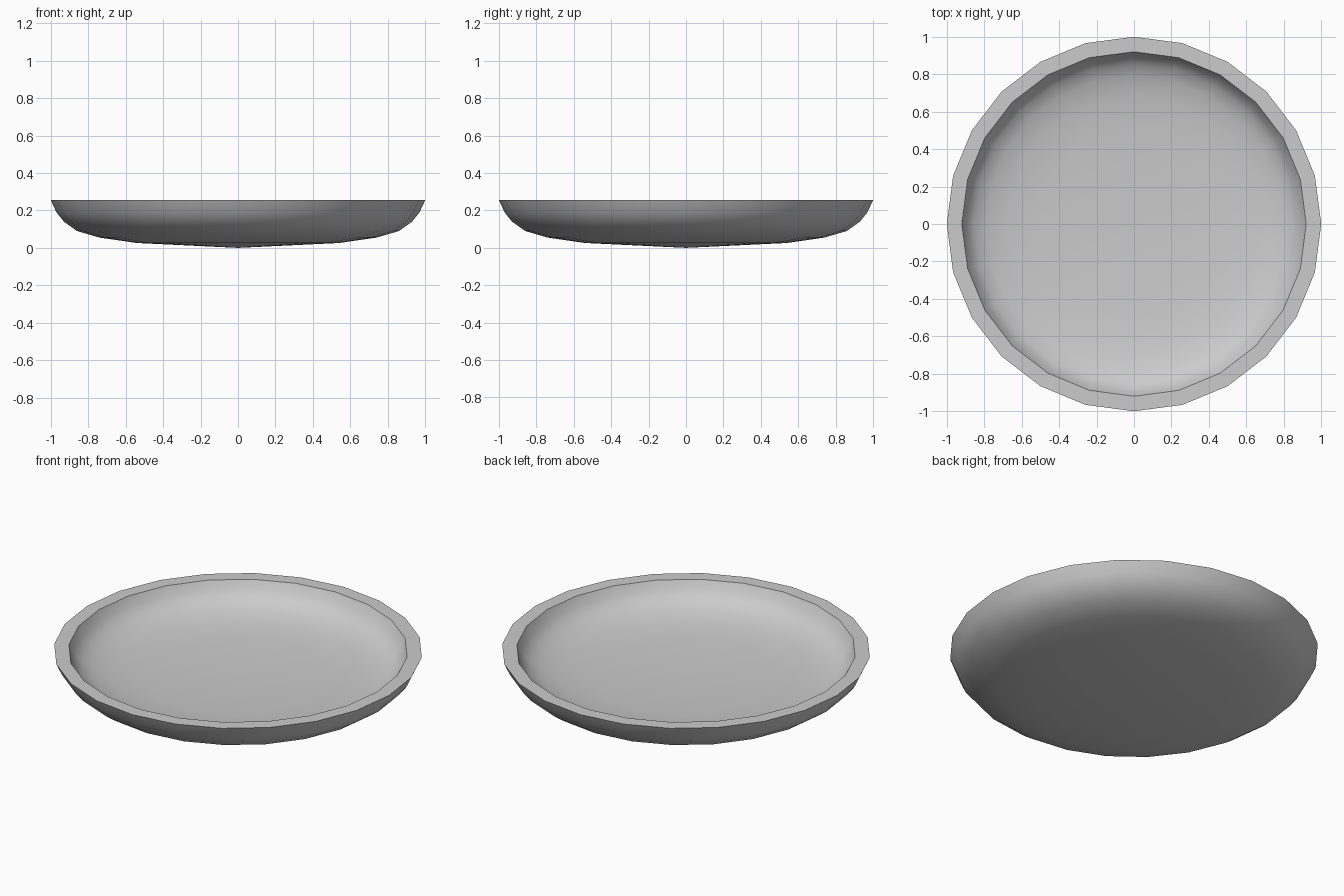
import bpy, bmesh, math

if "Cube" in bpy.data.objects:
    bpy.data.objects.remove(bpy.data.objects["Cube"])

SIDES = 24
RIM_Z = 0.255

# Profile (radius, height): underside centre -> rim -> inner floor centre
outer = [(0.54, 0.026), (0.74, 0.055), (0.86, 0.09), (0.93, 0.14), (0.97, 0.19), (1.0, RIM_Z)]
inner = [(0.92, RIM_Z), (0.895, 0.205), (0.855, 0.165), (0.79, 0.135), (0.68, 0.11), (0.5, 0.095)]

bm = bmesh.new()


def ring(r, z):
    return [bm.verts.new((r * math.cos(2 * math.pi * i / SIDES),
                          r * math.sin(2 * math.pi * i / SIDES), z)) for i in range(SIDES)]


rings = [ring(r, z) for r, z in outer + inner]

# Walls and flat rim
for a, b in zip(rings, rings[1:]):
    for i in range(SIDES):
        j = (i + 1) % SIDES
        bm.faces.new((a[i], a[j], b[j], b[i]))

# Slightly domed underside and dished floor, closed with fans
bottom = bm.verts.new((0, 0, 0))
floor = bm.verts.new((0, 0, 0.08))
for i in range(SIDES):
    j = (i + 1) % SIDES
    bm.faces.new((bottom, rings[0][j], rings[0][i]))
    bm.faces.new((floor, rings[-1][i], rings[-1][j]))

bmesh.ops.recalc_face_normals(bm, faces=bm.faces)
mesh = bpy.data.meshes.new("shallow_dish")
bm.to_mesh(mesh)
bm.free()

dish = bpy.data.objects.new("shallow_dish", mesh)
bpy.context.collection.objects.link(dish)

# Smooth bowl surfaces, crisp rim edges
bpy.context.view_layer.objects.active = dish
dish.select_set(True)
bpy.ops.object.shade_smooth_by_angle(angle=math.radians(40))
